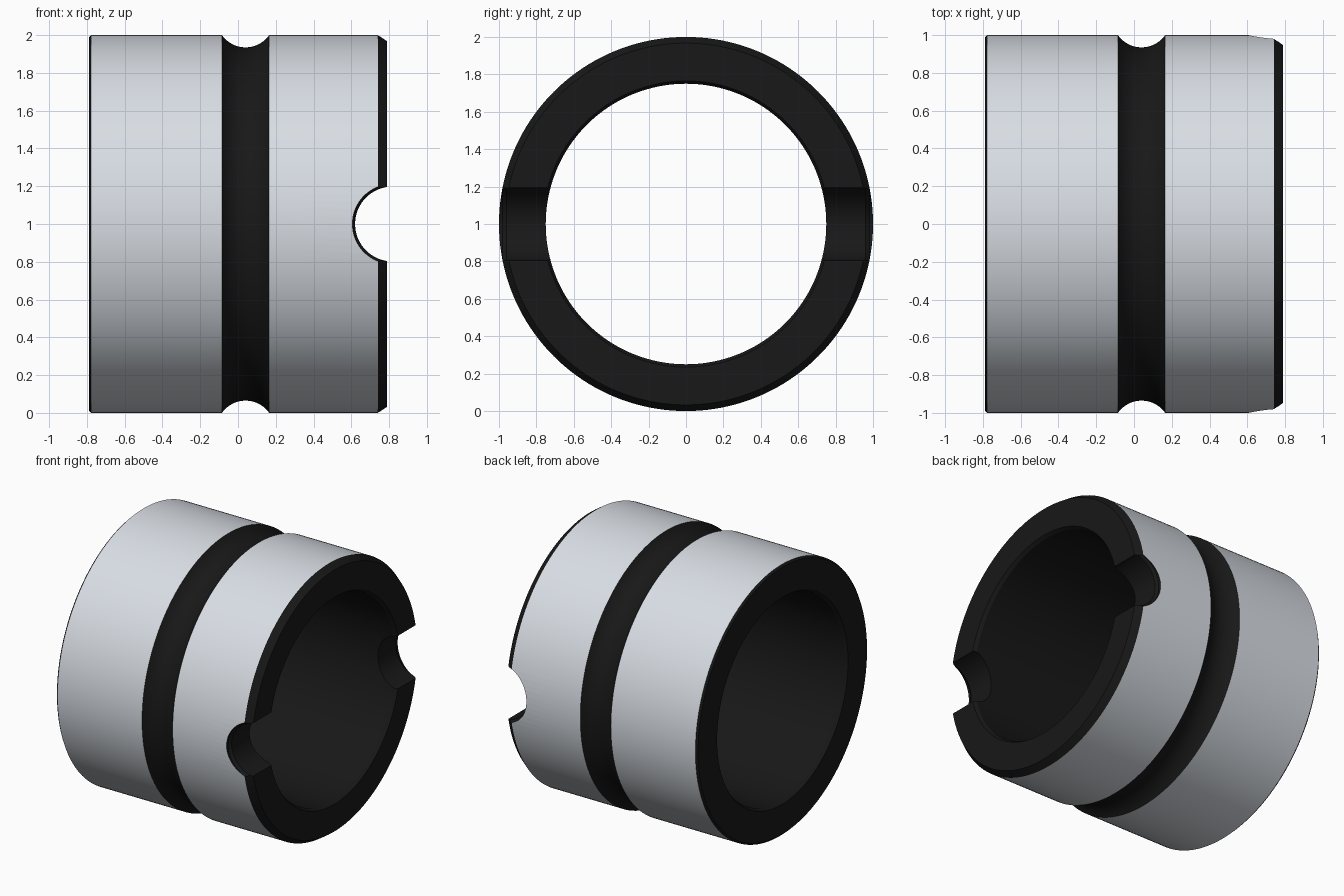
import bpy, bmesh, math

if "Cube" in bpy.data.objects:
    bpy.data.objects.remove(bpy.data.objects["Cube"])

SEG = 160


def material(name, color):
    m = bpy.data.materials.new(name)
    m.diffuse_color = color
    m.use_nodes = True
    m.node_tree.nodes["Principled BSDF"].inputs["Base Color"].default_value = m.diffuse_color
    return m


black = material("black", (0.009, 0.009, 0.009, 1))
steel = material("steel_grey", (0.69, 0.73, 0.78, 1))


def revolve(name, profile, axis, closed, is_steel=lambda a, b: False):
    """Revolve (along-axis, radius) points around the x or y axis."""
    bm = bmesh.new()
    rings = []
    for s in range(SEG):
        a = 2 * math.pi * s / SEG
        c, d = math.cos(a), math.sin(a)
        rings.append([bm.verts.new((t, r * c, r * d) if axis == 'X'
                                   else (r * c, t, r * d)) for t, r in profile])
    n = len(profile)
    for s in range(SEG):
        p, q = rings[s], rings[(s + 1) % SEG]
        for i in range(n if closed else n - 1):
            j = (i + 1) % n
            f = bm.faces.new((p[i], p[j], q[j], q[i]))
            f.material_index = int(is_steel(profile[i], profile[j]))
    if not closed:  # cap both ends
        bm.faces.new([r[0] for r in rings])
        bm.faces.new([r[-1] for r in rings])
    bmesh.ops.recalc_face_normals(bm, faces=bm.faces)
    mesh = bpy.data.meshes.new(name)
    bm.to_mesh(mesh)
    bm.free()
    mesh.materials.append(black)
    mesh.materials.append(steel)
    ob = bpy.data.objects.new(name, mesh)
    bpy.context.collection.objects.link(ob)
    return ob


# Ring cross-section with a concave groove; only the outer lands are grey
R = (0.125**2 + 0.065**2) / (2 * 0.065)
half = math.asin(0.125 / R)
groove = []
for i in range(17):
    a = -half + 2 * half * i / 16
    groove.append((0.04 + R * math.sin(a), 0.935 + R - R * math.cos(a)))
profile = [(-0.79, 0.765), (-0.79, 0.987), (-0.777, 1.0)] + groove + [
    (0.74, 1.0), (0.79, 0.967), (0.79, 0.765), (0.765, 0.75), (-0.765, 0.75)]
ring = revolve("bushing_ring", profile, 'X', True,
               lambda a, b: min(a[1], b[1]) > 0.9999)
ring.location.z = 1

# Round notch through both walls, slightly flared at the outer rim
cutter = revolve("notch_cutter", [(-1.5, 0.212), (-0.98, 0.212), (-0.96, 0.198),
                                  (0.96, 0.198), (0.98, 0.212), (1.5, 0.212)],
                 'Y', False)
cutter.location = (0.818, 0, 1)
cutter.hide_render = True

mod = ring.modifiers.new("notch", 'BOOLEAN')
mod.operation = 'DIFFERENCE'
mod.solver = 'EXACT'
mod.object = cutter
bpy.context.view_layer.update()
bpy.ops.object.select_all(action='DESELECT')
ring.select_set(True)
bpy.context.view_layer.objects.active = ring
bpy.ops.object.modifier_apply(modifier=mod.name)
bpy.data.objects.remove(cutter)

bpy.ops.object.shade_smooth_by_angle(angle=math.radians(25))
